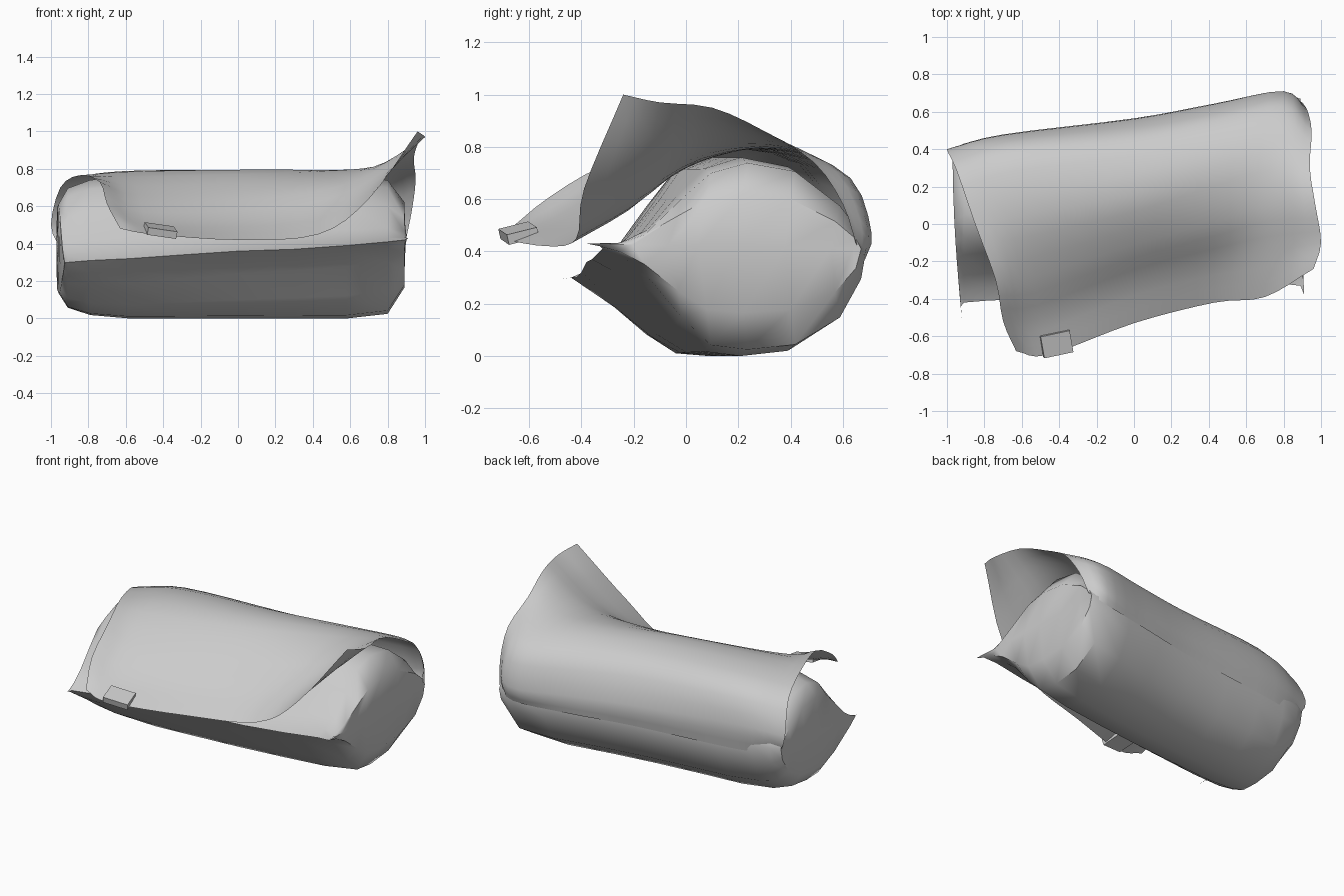
import bpy, bmesh, math
from mathutils import Vector

if "Cube" in bpy.data.objects:
    bpy.data.objects.remove(bpy.data.objects["Cube"])


def make_object(name, grids, angle):
    """Skin each grid of points (rows x columns) and weld into one object."""
    bm = bmesh.new()
    for grid, flip in grids:
        rows = [[bm.verts.new(p) for p in row] for row in grid]
        for a, b in zip(rows, rows[1:]):
            for i in range(len(a) - 1):
                q = [a[i], a[i + 1], b[i + 1], b[i]]
                bm.faces.new(q[::-1] if flip else q)
    bmesh.ops.remove_doubles(bm, verts=bm.verts, dist=0.0005)
    bmesh.ops.recalc_face_normals(bm, faces=bm.faces)
    me = bpy.data.meshes.new(name)
    bm.to_mesh(me)
    bm.free()
    ob = bpy.data.objects.new(name, me)
    bpy.context.collection.objects.link(ob)
    bpy.ops.object.select_all(action='DESELECT')
    ob.select_set(True)
    bpy.context.view_layer.objects.active = ob
    bpy.ops.object.shade_smooth_by_angle(angle=math.radians(angle))
    return ob


def smooth_curve(pts, n):
    """Catmull-Rom curve through the points, n steps per span."""
    p = [2 * pts[0] - pts[1]] + list(pts) + [2 * pts[-1] - pts[-2]]
    out = []
    for i in range(1, len(p) - 2):
        a, b, c, d = p[i - 1:i + 3]
        for k in range(n):
            t = k / n
            out.append(0.5 * (2 * b + (c - a) * t + (2 * a - 5 * b + 4 * c - d) * t * t
                              + (3 * b - a - 3 * c + d) * t ** 3))
    return out + [pts[-1]]


# Pouch body: stations are x, lip y, lip z, back y, fullness
stations = [
    (-0.965, -0.51, 0.29, 0.37, 0), (-0.97, -0.44, 0.30, 0.40, 0.62),
    (-0.91, -0.42, 0.30, 0.43, 0.84), (-0.79, -0.41, 0.31, 0.45, 0.95),
    (-0.58, -0.40, 0.32, 0.48, 1), (-0.3, -0.39, 0.34, 0.51, 1),
    (0, -0.38, 0.36, 0.55, 1), (0.3, -0.36, 0.37, 0.60, 1),
    (0.58, -0.34, 0.39, 0.66, 1), (0.8, -0.32, 0.41, 0.69, 0.94),
    (0.89, -0.33, 0.42, 0.67, 0.6), (0.885, -0.38, 0.43, 0.66, 0)]
# Cross-section from lip to back: fraction, depth below seam, height above seam
profile = [(0, 0, 0), (0.08, 0.12, 0.07), (0.17, 0.32, 0.22), (0.3, 0.71, 0.58),
           (0.41, 0.96, 0.88), (0.55, 1, 1), (0.73, 0.95, 0.9),
           (0.9, 0.68, 0.5), (0.98, 0.3, 0.18), (1, 0, 0)]
lower, upper = [], []
for x, ly, lz, by, s in stations:
    lo, up = [], []
    for v, d, h in profile:
        # the front belly is rounder towards the left end
        if v < 0.5:
            d = d ** (0.9 + 0.3 * x)
        px = x + 0.045 * (1 - v) ** 2 if x < -0.92 else x
        if x > 0.88 and s == 0:
            px = x + 0.025 * (1 - v) ** 2
        y = ly + (by - ly) * v
        seam = lz + (0.41 - lz) * v
        lo.append((px, y, seam * (1 - s * d)))
        up.append((px, y, seam + s * h * (0.76 - seam)))
    lower.append(lo)
    upper.append(up)
make_object("pouch_body", [(lower, False), (upper, True)], 50)

# Flap: cross-sections from the back seam over the top to the front edge
flap = [
    [(-.95, .38, .37), (-1.0, .40, .50), (-.95, .29, .70), (-.85, 0, .765),
     (-.74, -.30, .73), (-.70, -.52, .61), (-.63, -.68, .48)],
    [(-.7, .46, .36), (-.7, .475, .53), (-.65, .38, .74), (-.57, .05, .785),
     (-.53, -.28, .66), (-.5, -.5, .53), (-.46, -.70, .45)],
    [(0, .547, .36), (0, .56, .50), (0, .45, .73), (0, .16, .795),
     (0, -.11, .68), (0, -.31, .53), (0, -.53, .42)],
    [(.43, .628, .36), (.43, .64, .48), (.43, .55, .70), (.43, .3, .795),
     (.43, .01, .725), (.43, -.2, .575), (.43, -.42, .45)],
    [(.78, .685, .37), (.8, .71, .47), (.79, .63, .68), (.74, .38, .80),
     (.72, .10, .80), (.71, -.15, .71), (.70, -.39, .64)],
    [(.90, .65, .43), (.93, .60, .58), (.95, .49, .74), (.94, .30, .86),
     (.97, .10, .95), (1.0, -.10, .97), (.96, -.24, 1.0)]]
rows = [smooth_curve([Vector(p) for p in sec], 3) for sec in flap]
cols = [smooth_curve(col, 4) for col in zip(*rows)]
make_object("front_flap", [(cols, False)], 60)

# Closing tab on the flap edge
bpy.ops.mesh.primitive_cube_add(size=1, location=(-0.415, -0.64, 0.47),
                                rotation=(math.radians(14), math.radians(8), math.radians(12)))
tab = bpy.context.object
tab.name = "closing_tab"
tab.scale = (0.16, 0.12, 0.04)
